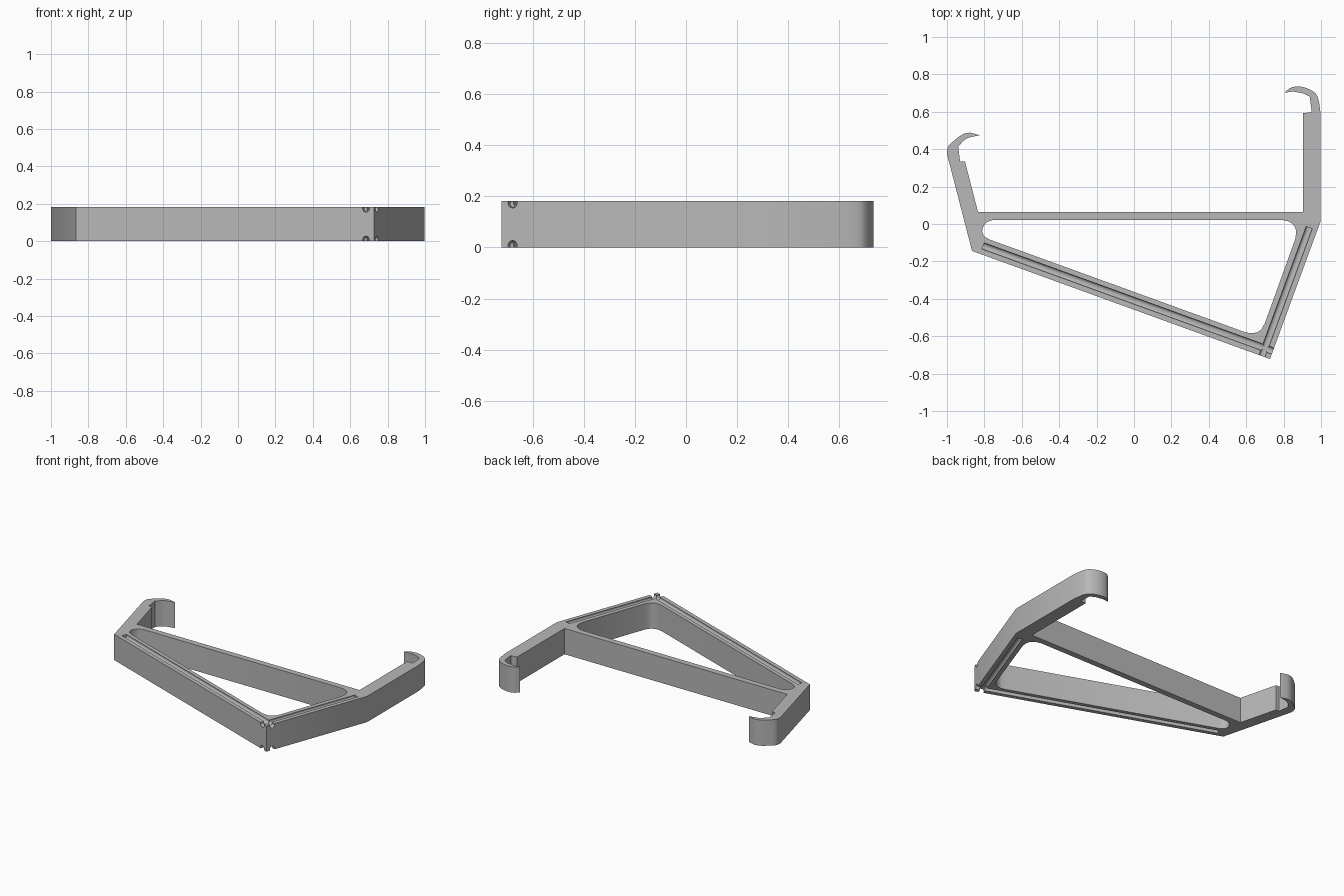
import bpy, bmesh, math
from mathutils import Vector, Matrix

if "Cube" in bpy.data.objects:
    bpy.data.objects.remove(bpy.data.objects["Cube"])

HEIGHT = 0.182


def curve(pts, steps=4):
    """Smooth run through the given points."""
    p = [Vector(q) for q in pts]
    p = [2 * p[0] - p[1]] + p + [2 * p[-1] - p[-2]]
    out = []
    for a, b, c, d in zip(p, p[1:], p[2:], p[3:]):
        for i in range(steps):
            t = i / steps
            out.append(0.5 * (2 * b + (c - a) * t + (2 * a - 5 * b + 4 * c - d) * t * t
                              + (3 * b - a - 3 * c + d) * t ** 3))
    return [tuple(v) for v in out] + [tuple(p[-2])]


def prism(name, pts, z0, z1):
    bm = bmesh.new()
    face = bm.faces.new([bm.verts.new((x, y, z0)) for x, y in pts])
    ext = bmesh.ops.extrude_face_region(bm, geom=[face])
    verts = [g for g in ext["geom"] if isinstance(g, bmesh.types.BMVert)]
    bmesh.ops.translate(bm, verts=verts, vec=(0, 0, z1 - z0))
    bmesh.ops.recalc_face_normals(bm, faces=bm.faces)
    return finish(name, bm)


def finish(name, bm):
    mesh = bpy.data.meshes.new(name)
    bm.to_mesh(mesh)
    bm.free()
    ob = bpy.data.objects.new(name, mesh)
    bpy.context.collection.objects.link(ob)
    return ob


def rod(name, a, b, z, radius=0.019):
    """Horizontal cylinder from a to b, used to cut a groove."""
    a, b = Vector((*a, z)), Vector((*b, z))
    d = b - a
    bm = bmesh.new()
    mat = Matrix.Translation((a + b) / 2) @ d.to_track_quat('Z', 'Y').to_matrix().to_4x4()
    bmesh.ops.create_cone(bm, cap_ends=True, segments=24, radius1=radius, radius2=radius,
                          depth=d.length, matrix=mat)
    return finish(name, bm)


def cut(target, cutter):
    mod = target.modifiers.new("cut", 'BOOLEAN')
    mod.operation, mod.solver, mod.object = 'DIFFERENCE', 'EXACT', cutter
    bpy.context.view_layer.objects.active = target
    bpy.ops.object.modifier_apply(modifier=mod.name)
    bpy.data.objects.remove(cutter)


# Outline: front corner, right arm and hook, crossbar, left hook and arm
right_hook_outer = curve([(0.998, 0.59), (0.985, 0.67), (0.963, 0.705), (0.915, 0.729),
                          (0.87, 0.735), (0.835, 0.727), (0.805, 0.702)])
right_hook_inner = curve([(0.85, 0.708), (0.904, 0.698), (0.94, 0.68)])
left_hook_inner = curve([(-0.823, 0.474), (-0.855, 0.468), (-0.898, 0.455), (-0.94, 0.415)])
left_hook_outer = curve([(-0.877, 0.489), (-0.915, 0.48), (-0.957, 0.45), (-0.993, 0.415),
                         (-1.0, 0.375)])
outline = ([(0.727, -0.722), (0.998, 0.015)] + right_hook_outer + right_hook_inner
           + [(0.95, 0.597), (0.904, 0.593), (0.904, 0.064), (-0.834, 0.064),
              (-0.904, 0.335), (-0.93, 0.335)]
           + left_hook_inner[::-1] + left_hook_outer + [(-0.866, -0.144)])
bracket = prism("bracket_frame", outline, 0, HEIGHT)

# Triangular opening with rounded corners
opening = (curve([(0.79, 0.022), (0.836, 0.009), (0.864, -0.025), (0.864, -0.075)])[::-1]
           + curve([(-0.755, 0.022), (-0.79, 0.007), (-0.811, -0.03), (-0.803, -0.062),
                    (-0.775, -0.082)])
           + curve([(0.59, -0.577), (0.633, -0.584), (0.675, -0.569), (0.699, -0.532)]))
# Run round the opening in one direction: crossbar, left, front, right
n = 13
opening = opening[:n] + opening[n:]
cut(bracket, prism("opening_cutter", opening, -0.1, HEIGHT + 0.1))

# Round grooves along the front rail and the right rail, top and bottom
corner = Vector((0.727, -0.722))
along_front = (Vector((-0.866, -0.144)) - corner).normalized()
along_right = (Vector((0.998, 0.015)) - corner).normalized()
front_len = (Vector((-0.866, -0.144)) - corner).length
INSET = 0.0455
for z in (0.008, HEIGHT - 0.008):
    f = corner + along_right * INSET
    r = corner + along_front * INSET
    cut(bracket, rod("front_groove", f - along_front * 0.05,
                     f + along_front * (front_len - 0.047), z))
    cut(bracket, rod("right_groove", r - along_right * 0.05, r + along_right * 0.732, z))

# Single grey material
grey = bpy.data.materials.new("grey")
grey.diffuse_color = (0.48, 0.48, 0.48, 1)
grey.use_nodes = True
grey.node_tree.nodes["Principled BSDF"].inputs["Base Color"].default_value = grey.diffuse_color
bracket.data.materials.clear()
bracket.data.materials.append(grey)
for p in bracket.data.polygons:
    p.material_index = 0

bpy.ops.object.select_all(action='DESELECT')
bracket.select_set(True)
bpy.context.view_layer.objects.active = bracket
bpy.ops.object.shade_smooth_by_angle(angle=math.radians(30))
